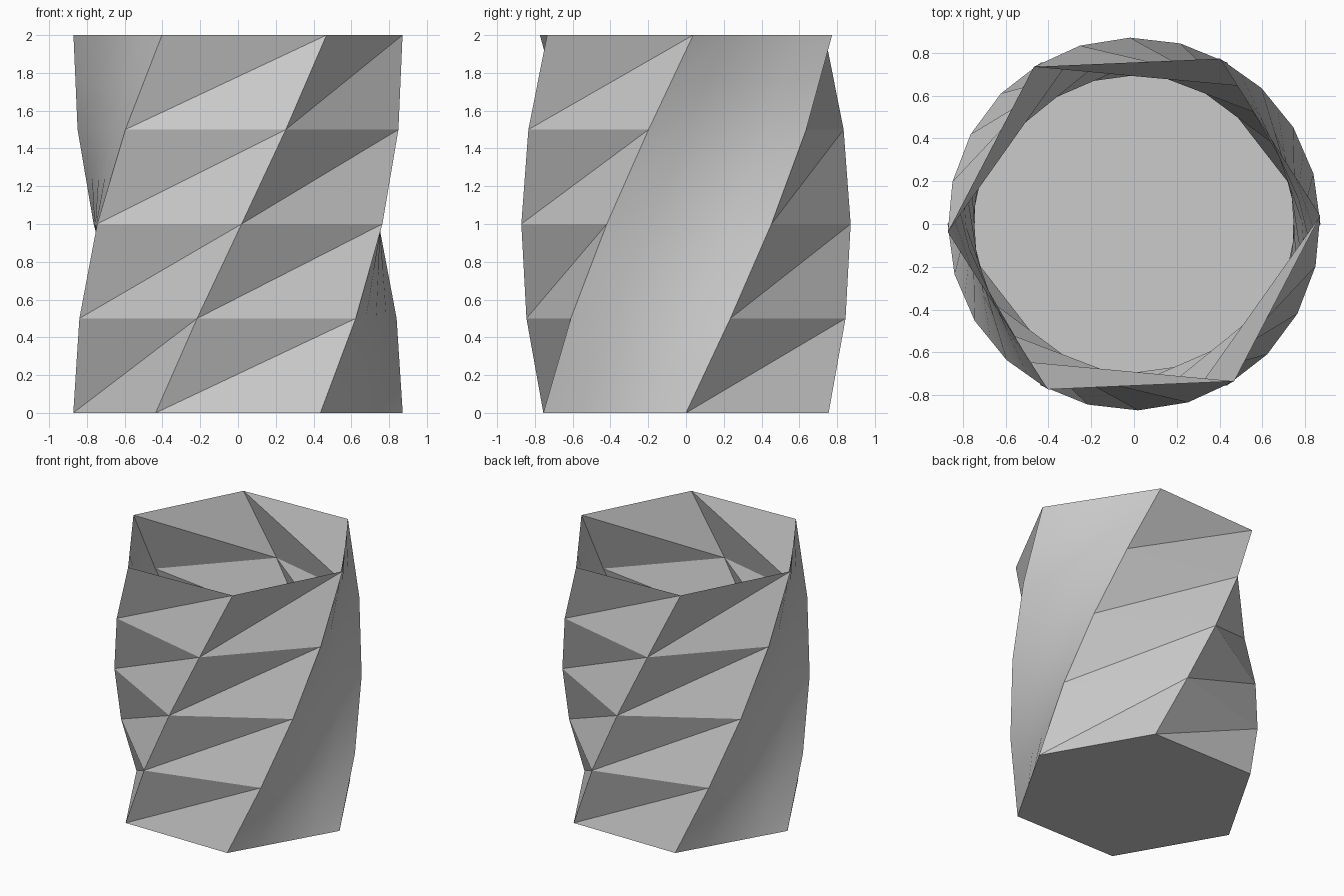
import bpy
import bmesh
import math
from mathutils import Vector

if "Cube" in bpy.data.objects:
    bpy.data.objects.remove(bpy.data.objects["Cube"], do_unlink=True)

RADIUS, HEIGHT, SIDES, BANDS = 0.872, 2.0, 6, 4
TWIST = math.radians(62.5)
SMOOTH_SIDES = (2, 5)   # opposite walls that curve softly
COLUMNS, ROWS = 4, 2    # subdivision of one soft wall panel

# Plain grey finish
grey = bpy.data.materials.new("plain_grey")
grey.use_nodes = True
grey.diffuse_color = (0.6, 0.6, 0.6, 1)
grey.node_tree.nodes["Principled BSDF"].inputs["Base Color"].default_value = grey.diffuse_color


def corner(side, level):
    """Corner of the hexagon at a band level, turned by the twist."""
    angle = side * math.tau / SIDES + TWIST * level / BANDS
    return Vector((RADIUS * math.cos(angle), RADIUS * math.sin(angle), HEIGHT * level / BANDS))


def add_face(bm, points, smooth=False):
    face = bm.faces.new([bm.verts.new(p) for p in points])
    face.smooth = smooth


def soft_panel(bm, a, b, c, d):
    """Bilinear patch between four corners."""
    def at(i, j):
        u, v = i / COLUMNS, j / ROWS
        return a.lerp(b, u).lerp(d.lerp(c, u), v)
    for i in range(COLUMNS):
        for j in range(ROWS):
            add_face(bm, [at(i, j), at(i + 1, j), at(i + 1, j + 1), at(i, j + 1)], True)


def make_object(name, bm):
    bmesh.ops.remove_doubles(bm, verts=bm.verts, dist=0.0005)
    mesh = bpy.data.meshes.new(name)
    bm.to_mesh(mesh)
    bm.free()
    mesh.materials.append(grey)
    obj = bpy.data.objects.new(name, mesh)
    bpy.context.collection.objects.link(obj)
    return obj


# Twisted wall: folded triangles on four sides, soft panels on two
wall = bmesh.new()
for side in range(SIDES):
    for level in range(BANDS):
        a, b = corner(side, level), corner(side + 1, level)
        c, d = corner(side + 1, level + 1), corner(side, level + 1)
        if side in SMOOTH_SIDES:
            soft_panel(wall, a, b, c, d)
        else:
            add_face(wall, [a, b, c])
            add_face(wall, [a, c, d])
make_object("twisted_wall", wall)

# Closed base, open top
base = bmesh.new()
add_face(base, [corner(side, 0) for side in reversed(range(SIDES))])
make_object("base", base)
